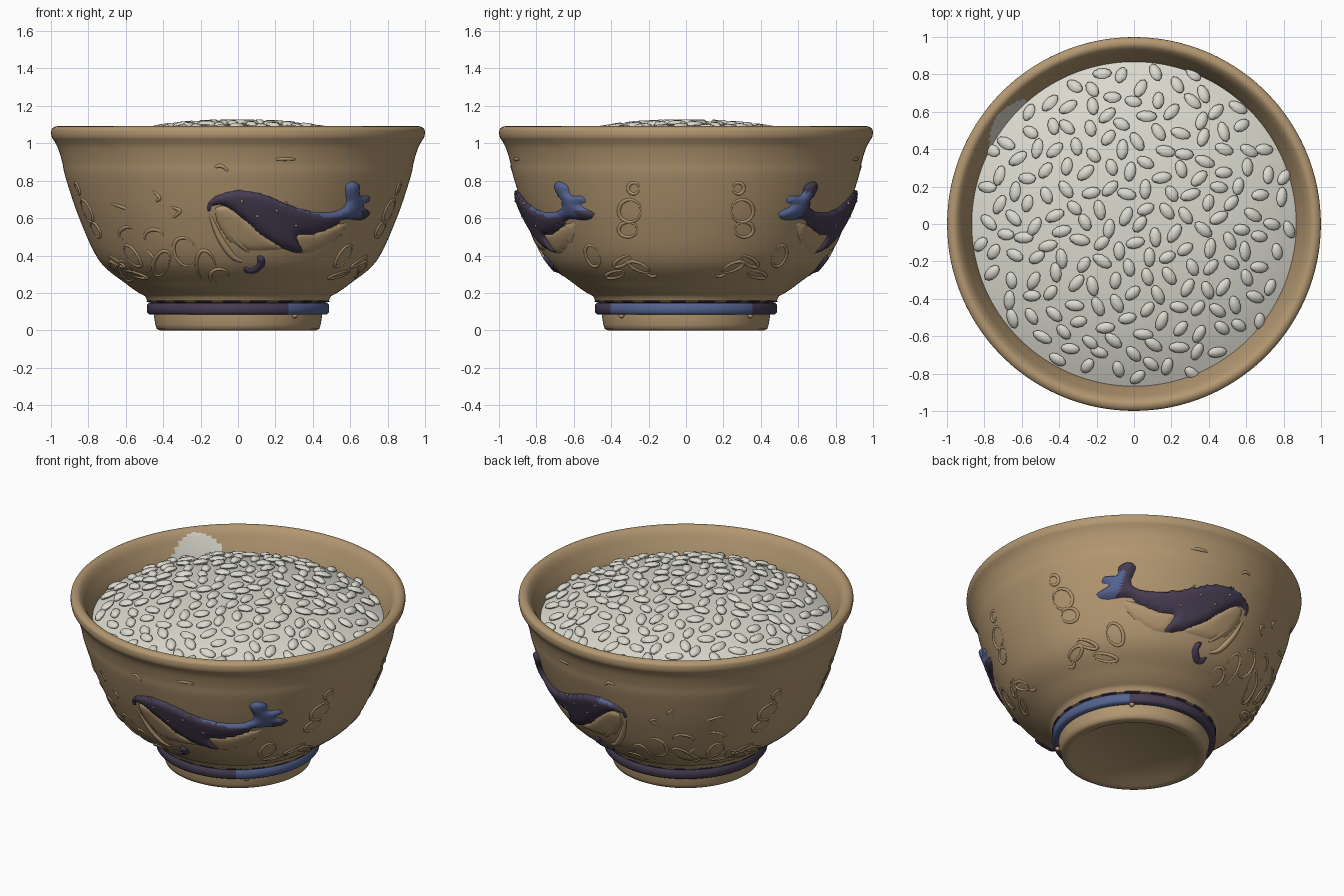
import bpy, bmesh, math, random
from mathutils import Vector, Matrix
from mathutils.geometry import delaunay_2d_cdt

if "Cube" in bpy.data.objects:
    bpy.data.objects.remove(bpy.data.objects["Cube"])
random.seed(4)


def material(name, rgb):
    m = bpy.data.materials.new(name)
    m.use_nodes = True
    m.diffuse_color = (*rgb, 1)
    bsdf = next(n for n in m.node_tree.nodes if n.type == "BSDF_PRINCIPLED")
    bsdf.inputs["Base Color"].default_value = (*rgb, 1)
    bsdf.inputs["Roughness"].default_value = 0.6
    return m


CLAY = material("tan clay", (0.45, 0.31, 0.165))
RICE = material("rice white", (0.71, 0.7, 0.62))
DARK = material("dark indigo", (0.062, 0.046, 0.085))
BLUE = material("slate blue", (0.09, 0.125, 0.28))


def finish(name, bm, mats, angle=None):
    mesh = bpy.data.meshes.new(name)
    bm.to_mesh(mesh)
    bm.free()
    for m in mats:
        mesh.materials.append(m)
    for p in mesh.polygons:
        p.use_smooth = True
    if angle:
        mesh.set_sharp_from_angle(angle=math.radians(angle))
    ob = bpy.data.objects.new(name, mesh)
    bpy.context.collection.objects.link(ob)
    return ob


def mirror_to_back(ob):
    mod = ob.modifiers.new("mirror", "MIRROR")
    mod.use_axis = (False, True, False)


def smooth(points, steps, closed=False):
    """Catmull-Rom samples through 2D points."""
    pts = [Vector(p) for p in points]
    n = len(pts)
    pick = (lambda i: pts[i % n]) if closed else (lambda i: pts[min(max(i, 0), n - 1)])
    out = []
    for i in range(n if closed else n - 1):
        a, b, c, d = (pick(i + k) for k in (-1, 0, 1, 2))
        for s in range(steps):
            t = s / steps
            out.append(b + (c - a) * t / 2 + (a - b * 2.5 + c * 2 - d / 2) * t * t
                       + (b * 1.5 - a / 2 - c * 1.5 + d / 2) * t ** 3)
    return out if closed else out + [pts[-1]]


def lathe(name, profile, mats, rule, segments=192, closed=False):
    bm = bmesh.new()
    rings = []
    for r, z in profile:
        if r < 1e-4:
            rings.append([bm.verts.new((0, 0, z))] * segments)
        else:
            rings.append([bm.verts.new((r * math.cos(a), r * math.sin(a), z))
                          for a in (math.tau * k / segments for k in range(segments))])
    if closed:
        rings.append(rings[0])
    for lo, hi in zip(rings, rings[1:]):
        for k in range(segments):
            j = (k + 1) % segments
            corners = list(dict.fromkeys((lo[k], lo[j], hi[j], hi[k])))
            if len(corners) > 2:
                f = bm.faces.new(corners)
                c = f.calc_center_median()
                f.material_index = rule(c, math.degrees(math.atan2(c.y, c.x)))
    bmesh.ops.recalc_face_normals(bm, faces=bm.faces)
    return finish(name, bm, mats, 50)


# Bowl: foot, collar, flared wall, rolled rim and inside
outer = smooth([(0.53, 0.2), (0.6, 0.25), (0.74, 0.37), (0.845, 0.59), (0.92, 0.81),
                (0.94, 0.9), (0.965, 0.98), (0.995, 1.03)], 6)
foot = [(0, 0.02), (0.35, 0.02), (0.38, 0), (0.42, 0), (0.435, 0.008), (0.442, 0.03), (0.45, 0.08),
        (0.45, 0.15), (0.485, 0.155), (0.495, 0.18), (0.51, 0.19)]
inside = smooth([(0.999, 1.05), (0.996, 1.075), (0.975, 1.09), (0.95, 1.087), (0.925, 1.06),
                 (0.9, 1.01), (0.87, 0.94), (0.8, 0.75), (0.5, 0.3), (0, 0.25)], 6)


def residue(c, ang):
    """Pale lens-shaped smear on the inner wall above the rice."""
    t = (ang - 131) / 20
    inner = math.hypot(c.x, c.y) < 0.94
    return int(inner and 0 < t < 1 and 0.9 < c.z < 0.96 + 0.11 * math.sin(math.pi * t) ** 0.6)


lathe("bowl", foot + outer + inside, [CLAY, RICE], residue)

# Painted band around the foot
band = [(0.44, 0.085), (0.475, 0.085), (0.486, 0.095), (0.487, 0.135), (0.478, 0.146), (0.44, 0.146)]
lathe("foot_band", band, [DARK, BLUE], lambda c, a: int(-57 < a < 47), closed=True)
lathe("foot_band_edge", [(0.455, 0.145), (0.488, 0.152), (0.49, 0.158), (0.455, 0.16)], [DARK, CLAY],
      lambda c, a: int(math.sin(a * 0.35) > 0.3), closed=True)


def wall_radius(z):
    for a, b in zip(outer, outer[1:]):
        if a.y <= z <= b.y:
            return a.x + (b.x - a.x) * (z - a.y) / (b.y - a.y)
    return outer[0].x if z < outer[0].y else outer[-1].x


def on_wall(u, z, lift, facing=-90):
    """Point on the wall, u being the sideways offset seen from the facing direction."""
    r = wall_radius(z)
    a = math.radians(facing) + math.asin(max(-1, min(1, u / r)))
    return Vector(((r + lift) * math.cos(a), (r + lift) * math.sin(a), z))


def relief(name, outline, height, mats, rule=None, back=False, soft=0.05):
    """Pillowed relief filling an outline, wrapped on the wall."""
    edge = smooth(outline, 5, True)
    n = len(edge)
    us, zs = [p.x for p in edge], [p.y for p in edge]
    step = 0.018
    grid = [Vector((min(us) + i * step, min(zs) + j * step))
            for i in range(int((max(us) - min(us)) / step) + 1)
            for j in range(int((max(zs) - min(zs)) / step) + 1)]
    grid = [g for g in grid if min((g - e).length for e in edge) > 0.008]
    links = [(i, (i + 1) % n) for i in range(n)]
    pts, _, faces, *_ = delaunay_2d_cdt(edge + grid, links, [], 1, 1e-5)
    bm = bmesh.new()
    verts = []
    for p in pts:
        d = min((p - e).length for e in edge)
        lift = -0.008 + (height + 0.008) * math.sqrt(1 - (1 - min(d / soft, 1)) ** 2)
        v = on_wall(p.x, p.y, lift)
        verts.append(bm.verts.new((v.x, -v.y if back else v.y, v.z)))
    for ids in faces:
        f = bm.faces.new([verts[i] for i in ids])
        if rule:
            f.material_index = rule(f.calc_center_median())
    if back:
        bmesh.ops.reverse_faces(bm, faces=bm.faces)
    bmesh.ops.delete(bm, geom=[v for v in bm.verts if not v.link_faces], context="VERTS")
    return finish(name, bm, mats)


# Whales on the front and back, tails towards +x
whale = [(-.17, .66), (-.12, .72), (0, .75), (.13, .73), (.28, .67), (.41, .635), (.52, .64), (.575, .68),
         (.57, .765), (.61, .8), (.655, .775), (.65, .725), (.7, .72), (.7, .68), (.675, .665), (.71, .625),
         (.66, .585), (.57, .59), (.49, .54), (.395, .51), (.32, .5), (.35, .41), (.25, .43), (.145, .49),
         (.04, .58), (-.07, .66), (-.135, .66), (-.155, .6)]
flipper = [(.1, .41), (.145, .385), (.14, .335), (.09, .3), (.04, .305), (.025, .35), (.065, .335), (.1, .36)]
belly = [(-.13, .64), (-.06, .67), (.06, .58), (.16, .5), (.26, .44), (.15, .42), (.03, .43), (-.07, .5)]
tail_fold = [(.3, .52), (.4, .53), (.5, .56), (.6, .58), (.52, .48), (.42, .42), (.33, .41)]


def front_paint(c):
    return int(c.x > 0.3 and c.z > 0.6 + 0.25 * max(0, 0.5 - c.x) and not (c.x > 0.66 and c.z < 0.64))


def back_paint(c):
    return int((c.x > 0.63 and c.z < 0.74) or (c.x < 0 and c.z > 0.72))


for side, paint, back in (("front", front_paint, False), ("back", back_paint, True)):
    relief(side + "_whale", whale, 0.03, [DARK, BLUE], paint, back)
    relief(side + "_flipper", flipper, 0.025, [DARK], None, back, 0.02)
    relief(side + "_belly", belly, 0.014, [CLAY], None, back)
    relief(side + "_tail_fold", tail_fold, 0.014, [CLAY], None, back)


# Raised clay ornament strokes
def strokes(name, lines, radius, facing=-90):
    cu = bpy.data.curves.new(name, "CURVE")
    cu.dimensions = "3D"
    cu.bevel_depth, cu.bevel_resolution, cu.use_fill_caps = radius, 3, True
    for line in lines:
        path = smooth(line, 5)
        sp = cu.splines.new("POLY")
        sp.points.add(len(path) - 1)
        for k, (pt, p) in enumerate(zip(sp.points, path)):
            pt.co = (*on_wall(p.x, p.y, -radius * 0.35, facing), 1)
            pt.radius = 0.4 + 0.6 * math.sin(math.pi * k / (len(path) - 1))
    cu.materials.append(CLAY)
    ob = bpy.data.objects.new(name, cu)
    bpy.context.collection.objects.link(ob)
    mirror_to_back(ob)


def loop(u, z, w, h, tilt=0, turn=1.0):
    c, s = math.cos(tilt), math.sin(tilt)
    ring = [(w * math.cos(t), h * math.sin(t)) for t in (math.tau * turn * k / 8 for k in range(9))]
    return [(u + x * c - y * s, z + x * s + y * c) for x, y in ring]


strokes("whale_folds", [[(-.15, .62), (-.1, .5), (-.03, .4), (.03, .37)],
                        [(-.1, .62), (-.02, .5), (.06, .42)]], 0.02)
strokes("front_swirls", [loop(-.28, .42, .06, .08, .5, .8), loop(-.41, .36, .04, .07, -.4),
                         loop(-.17, .34, .05, .09, .2, .6), loop(-.1, .29, .05, .04, 0, .7),
                         loop(-.6, .32, .03, .06, .5), loop(-.45, .5, .05, .04, 0, .6),
                         loop(-.6, .52, .04, .03, .6, .6), [(-.5, .44), (-.45, .38), (-.49, .31)],
                         [(-.68, .68), (-.62, .66), (-.59, .65)], [(-.46, .75), (-.42, .71), (-.44, .69)],
                         [(-.13, .87), (-.09, .88), (-.05, .85)], [(.2, .915), (.25, .917), (.31, .915)],
                         [(-.36, .66), (-.31, .64), (-.35, .6)]], 0.011)
for name, facing in (("left_swirls", 0), ("right_swirls", 180)):
    strokes(name, [loop(-.3, .64, .06, .06), loop(-.31, .54, .05, .04), loop(-.28, .76, .03, .03),
                   loop(-.34, .37, .05, .02, .5), loop(-.25, .34, .06, .02, -.4),
                   loop(-.38, .3, .05, .018, .2), loop(-.5, .4, .035, .06, .4),
                   [(-.22, .31), (-.18, .29), (-.16, .3)]], 0.011, facing)

# Clay beads on the whales and under the band
bm = bmesh.new()
spots = [on_wall(u, z, 0.028) for u, z in ((.1, .61), (.2, .64), (.25, .68), (.3, .56), (.02, .69))]
for p in spots + [Vector((0.305, -0.345, 0.08))]:
    size = 0.008 if p.z > 0.2 else 0.016
    bmesh.ops.create_icosphere(bm, subdivisions=2, radius=size, matrix=Matrix.Translation(p))
mirror_to_back(finish("clay_beads", bm, [CLAY]))


# Rice mound with loose grains
def mound(r):
    return 1.1 - 0.17 * (r / 0.87) ** 2.5


lathe("rice_mound", [(0.88 * k / 16, mound(0.88 * k / 16)) for k in range(17)], [RICE], lambda c, a: 0, 96)
bm = bmesh.new()
count = 190
for i in range(count):
    r = 0.855 * math.sqrt((i + 0.5) / count) + random.uniform(-0.02, 0.01)
    a = i * math.pi * (3 - math.sqrt(5)) + random.uniform(-0.03, 0.03)
    r = abs(r)
    slope = Vector((mound(r) - mound(r + 0.01), 0, 0.01)).normalized()
    tilt = Vector((0, 0, 1)).rotation_difference(slope).to_matrix().to_4x4()
    size = random.uniform(0.9, 1.1)
    place = (Matrix.Rotation(a, 4, "Z") @ Matrix.Translation((r, 0, mound(r) + 0.011)) @ tilt
             @ Matrix.Rotation(random.uniform(0, math.tau), 4, "Z")
             @ Matrix.Rotation(math.pi / 2, 4, "Y") @ Matrix.Diagonal((0.021, 0.031, 0.052 * size, 1)))
    bmesh.ops.create_uvsphere(bm, u_segments=6, v_segments=5, radius=1, matrix=place)
finish("rice_grains", bm, [RICE], 60)
